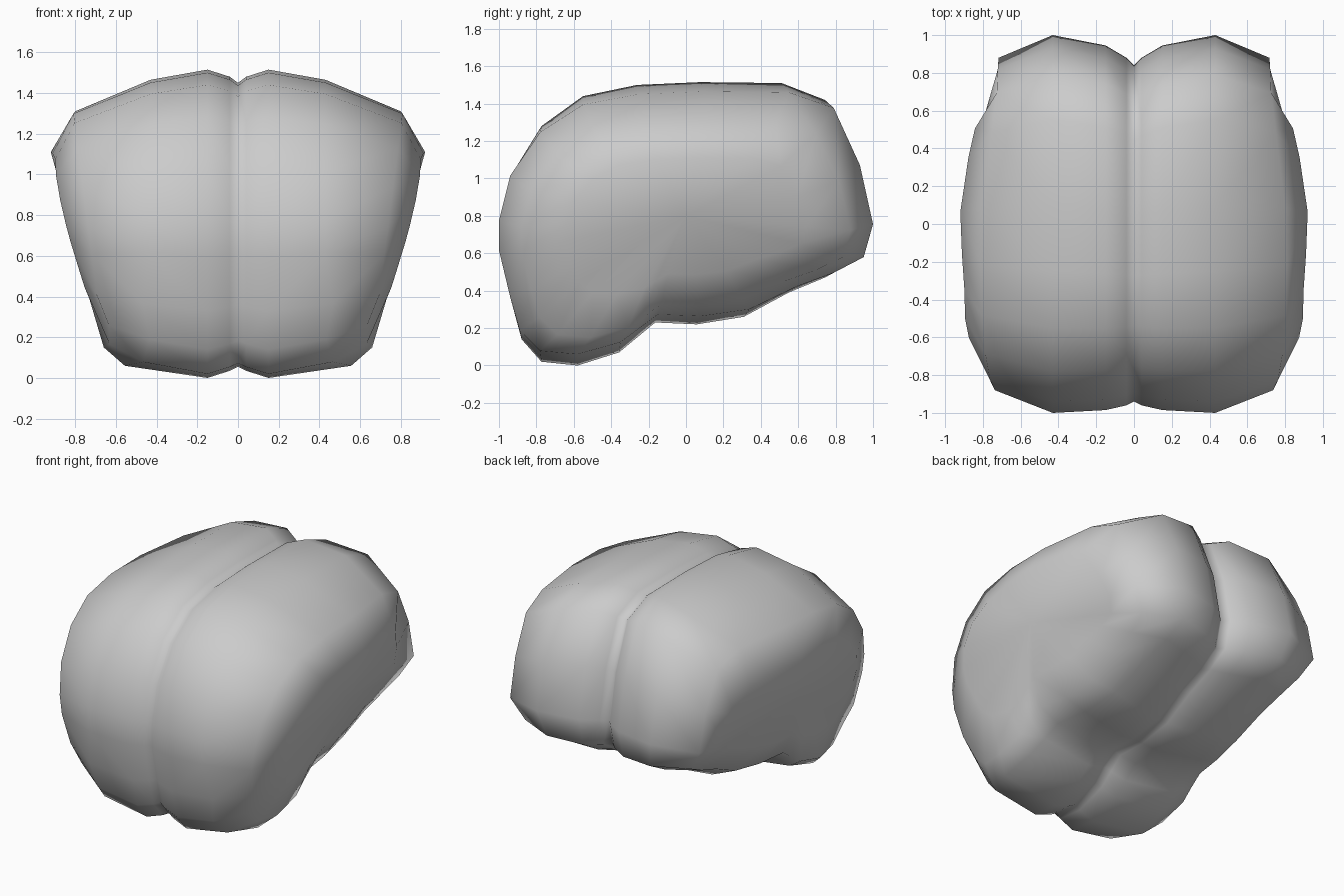
import bpy
import bmesh

default_cube = bpy.data.objects.get("Cube")
if default_cube:
    bpy.data.objects.remove(default_cube, do_unlink=True)

# Side outline of one lobe as (y, z), running from the front over the top and back underneath
OUTLINE = [(-1, .77), (-.94, 1.03), (-.78, 1.28), (-.55, 1.44), (-.25, 1.5),
           (.1, 1.515), (.55, 1.51), (.79, 1.42), (.93, 1.09), (1, .75),
           (.95, .56), (.79, .47), (.59, .39), (.34, .26), (.08, .22),
           (-.15, .23), (-.25, .15), (-.35, .07), (-.58, 0), (-.78, .02),
           (-.89, .14), (-.94, .33), (-1, .6)]
TOP = 1.515


def fitted_outline(front, back, bottom, top):
    """Squeeze the side outline into the given bounds."""
    return [(front + (y + 1) / 2 * (back - front),
             bottom + z / TOP * (top - bottom)) for y, z in OUTLINE]


def layer(width, *bounds):
    return [(width(y, z), y, z) for y, z in fitted_outline(*bounds)]


def flat(x):
    return lambda y, z: x


def underside_tuck(y, z):
    """How far the low rear part of the flank draws inwards."""
    return .4 * max(y + .35, 0) * max(.75 - z, 0)


def toe_tuck(y, z):
    """How far the low front corner draws inwards."""
    return 1.5 * max(-.6 - y, 0) * max(.4 - z, 0)


def crown_x(y, z):
    return .57 - .14 * min(z / .6, 1) - .5 * underside_tuck(y, z) - toe_tuck(y, z)


def shoulder_x(y, z):
    rear_taper = .2 * max(y, 0) * max(z - .7, 0)
    return .64 + .13 * z - rear_taper - underside_tuck(y, z) - toe_tuck(y, z)


def flank_x(y, z):
    """Sloping flank, tapering backwards and staying full at the front."""
    taper = .15 * max(y - .07, 0) + .03 * max(.07 - y, 0)
    fullness = .15 * max(-.35 - y, 0)
    return .62 + .27 * z - taper + fullness - .5 * underside_tuck(y, z)


# Layers from the central groove out to the flank
layers = [
    layer(flat(0), -.94, .84, .055, 1.45),
    layer(flat(.04), -.96, .88, .035, 1.48),
    layer(flat(.15), -.985, .945, 0, TOP),
    layer(crown_x, -1, 1, .06, 1.465),
    layer(shoulder_x, -.88, .88, .15, 1.31),
    layer(flank_x, -.64, .64, .38, 1.11),
]

bm = bmesh.new()
rings = [[bm.verts.new(point) for point in points] for points in layers]
count = len(OUTLINE)
for inner, outer in zip(rings, rings[1:]):
    for i in range(count):
        j = (i + 1) % count
        bm.faces.new((inner[i], inner[j], outer[j], outer[i]))

# Close the flank with a fan
hub = bm.verts.new((flank_x(0, .8), 0, .8))
for i in range(count):
    bm.faces.new((rings[-1][i], rings[-1][(i + 1) % count], hub))

# Mirror the lobe, welding it along the groove
bmesh.ops.mirror(bm, geom=bm.verts[:] + bm.edges[:] + bm.faces[:],
                 axis='X', merge_dist=.001)
bmesh.ops.recalc_face_normals(bm, faces=bm.faces)
for face in bm.faces:
    face.smooth = True

mesh = bpy.data.meshes.new("twin_lobes")
bm.to_mesh(mesh)
bm.free()
lobes = bpy.data.objects.new("twin_lobes", mesh)
bpy.context.collection.objects.link(lobes)

# Plain grey surface
grey = bpy.data.materials.new("light grey")
grey.use_nodes = True
colour = (.6, .6, .6, 1)
grey.diffuse_color = colour
grey.node_tree.nodes["Principled BSDF"].inputs["Base Color"].default_value = colour
mesh.materials.append(grey)
